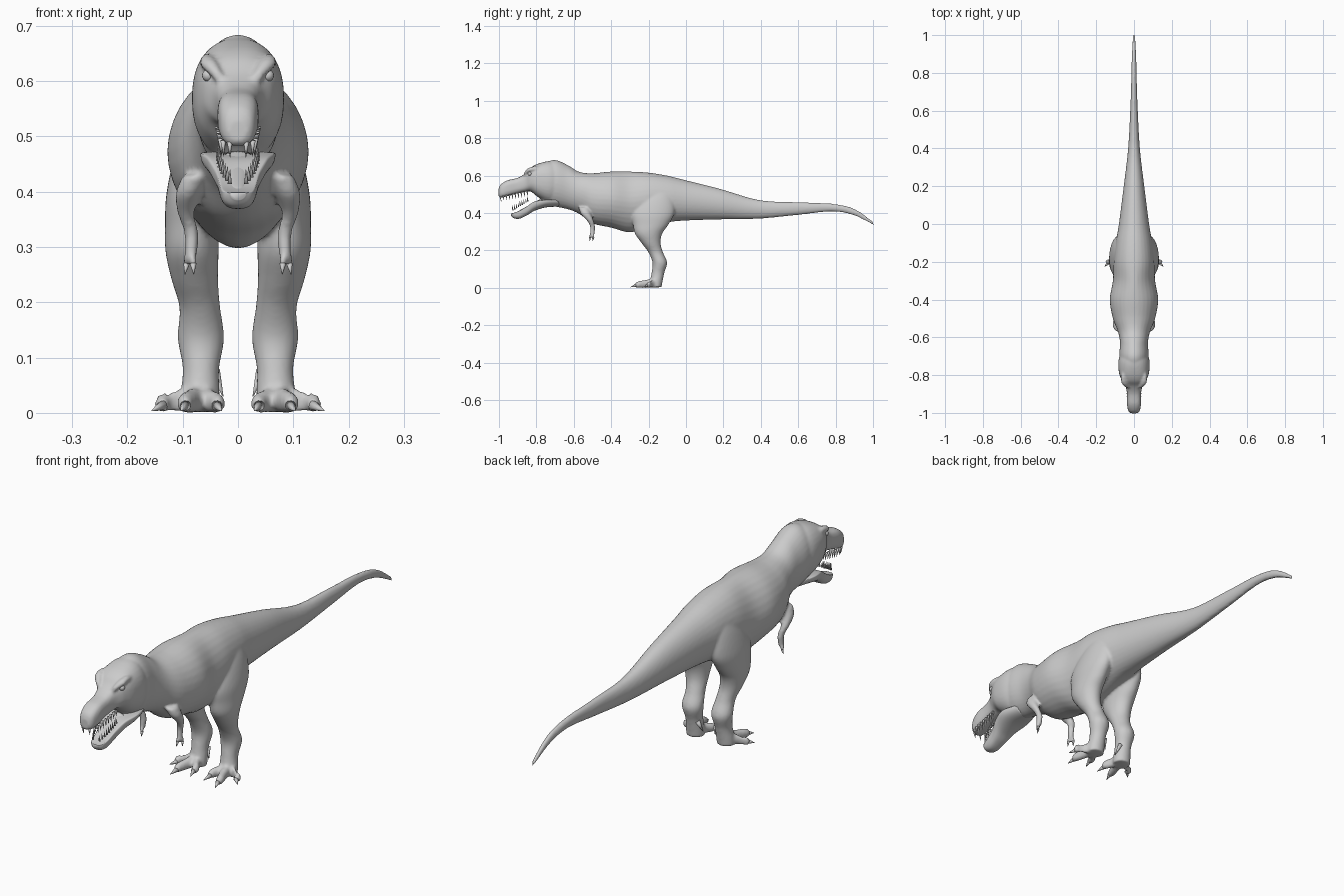
import bpy, bmesh, math
from mathutils import Vector


def catmull(rows, n):
    # smooth interpolation through rows of numbers
    out = []
    for i in range(len(rows) - 1):
        p = [rows[max(0, min(len(rows) - 1, i + k))] for k in (-1, 0, 1, 2)]
        for j in range(n):
            t = j / n
            out.append([b + .5 * t * (c - a + t * (2*a - 5*b + 4*c - d + t * (3*(b - c) + d - a)))
                        for a, b, c, d in zip(*p)])
    return out + [list(rows[-1])]


def loft(bm, rows, axis='Y', side=1, dip=0, seg=32, n=6):
    # rows: x, y, z, half width, half depth, squareness
    rings = []
    for x, y, z, r1, r2, p in catmull(rows, n):
        ring = []
        for k in range(seg):
            a = math.tau * k / seg
            c, s = math.cos(a), math.sin(a)
            u = max(r1, .001) * math.copysign(abs(c) ** (2 / p), c)
            v = max(r2, .001) * math.copysign(abs(s) ** (2 / p), s)
            if s > 0:
                v -= dip * s * r2
            co = (x + u, y, z + v) if axis == 'Y' else (x + u, y + v, z)
            ring.append(bm.verts.new((co[0] * side, co[1], co[2])))
        rings.append(ring)
    for a, b in zip(rings, rings[1:]):
        for k in range(seg):
            bm.faces.new((a[k], a[(k+1) % seg], b[(k+1) % seg], b[k]))
    bm.faces.new(rings[0])
    bm.faces.new(rings[-1])


def span(y, top, bot, hw, p=2):
    return (0, y, (top + bot) / 2, hw, (top - bot) / 2, p)


def spike(bm, base, tip, r):
    base, tip = Vector(base), Vector(tip)
    d = tip - base
    m = d.to_track_quat('Z', 'Y').to_matrix().to_4x4()
    m.translation = (base + tip) / 2
    bmesh.ops.create_cone(bm, cap_ends=True, segments=10, radius1=r, radius2=r * .08,
                          depth=d.length, matrix=m)


def finish(name, bm):
    bmesh.ops.recalc_face_normals(bm, faces=bm.faces)
    me = bpy.data.meshes.new(name)
    bm.to_mesh(me)
    bm.free()
    for f in me.polygons:
        f.use_smooth = True
    ob = bpy.data.objects.new(name, me)
    bpy.context.collection.objects.link(ob)
    return ob


body = bmesh.new()

# trunk, neck and tail
loft(body, [span(*r) for r in (
    (-.80, .63, .50, .045), (-.76, .665, .455, .066), (-.70, .684, .435, .078),
    (-.63, .655, .42, .074), (-.57, .62, .395, .085), (-.50, .613, .345, .112),
    (-.40, .622, .322, .128, 1.9), (-.30, .622, .297, .112, 1.8), (-.20, .616, .325, .108),
    (-.10, .60, .35, .097), (0, .575, .36, .08), (.18, .53, .366, .057),
    (.39, .47, .37, .032), (.60, .458, .39, .02), (.78, .45, .408, .014),
    (.90, .423, .387, .011), (1.002, .353, .335, .006))])

# skull and upper jaw
loft(body, [span(*r) for r in (
    (-.68, .665, .46, .07), (-.73, .678, .455, .083, 2.2), (-.79, .664, .485, .079, 2.5),
    (-.83, .643, .515, .064, 2.6), (-.86, .612, .513, .045, 2.8), (-.90, .588, .505, .037, 3),
    (-.955, .575, .49, .037, 3), (-.99, .553, .482, .03, 2.8), (-1.002, .53, .49, .018, 2.4))])

for s in (1, -1):
    # brow ridges
    loft(body, [(.05, -.76, .63, .012, .012, 2), (.056, -.81, .636, .013, .013, 2),
                (.051, -.845, .628, .014, .011, 2), (.034, -.868, .606, .008, .008, 2)], side=s)
    # hind legs
    loft(body, [(.055, -.14, .56, .02, .04, 2), (.068, -.155, .48, .042, .09, 2),
                (.079, -.175, .40, .05, .113, 2), (.083, -.188, .34, .049, .095, 2),
                (.083, -.20, .29, .048, .073, 2), (.078, -.187, .24, .042, .051, 2),
                (.069, -.162, .19, .037, .039, 2), (.067, -.14, .135, .042, .039, 2),
                (.067, -.15, .08, .033, .034, 2), (.069, -.16, .03, .036, .034, 2),
                (.07, -.163, .004, .036, .033, 2)], 'Z', s)
    # toes
    for tx, ty in ((.038, -.235), (.095, -.265), (.135, -.205)):
        mx, my = (tx + .07) / 2, (ty - .155) / 2
        loft(body, [(.07, -.145, .028, .02, .026, 2), (mx, my, .022, .017, .022, 2),
                    (tx, ty + .012, .018, .015, .018, 2), (tx, ty - .006, .014, .009, .012, 2)],
             side=s, seg=20)
    # arms with two fingers
    loft(body, [(.075, -.545, .43, .025, .03, 2), (.09, -.535, .395, .023, .027, 2),
                (.094, -.512, .36, .015, .018, 2), (.085, -.50, .33, .013, .014, 2),
                (.084, -.50, .30, .012, .013, 2), (.086, -.503, .28, .011, .012, 2)], 'Z', s, seg=20)
    for fx, fy in ((.081, -.512), (.093, -.496)):
        loft(body, [(.085, -.502, .292, .008, .008, 2), (fx, fy, .277, .007, .007, 2),
                    (fx, fy, .265, .006, .006, 2)], 'Z', s, seg=16)

# fuse the lofts into one skin
ob = finish("body", body)
mod = ob.modifiers.new("fuse", 'REMESH')
mod.mode = 'VOXEL'
mod.voxel_size = .006
mod.use_smooth_shade = True
mod = ob.modifiers.new("soften", 'SMOOTH')
mod.factor = .5
mod.iterations = 5

# hollow lower jaw
jaw = bmesh.new()
loft(jaw, [span(*r) for r in (
    (-.68, .50, .435, .05), (-.75, .505, .43, .068, 2.3), (-.81, .50, .412, .055, 2.5),
    (-.85, .472, .388, .04, 2.7), (-.89, .444, .37, .033, 2.7), (-.92, .424, .372, .027, 2.5),
    (-.935, .41, .385, .014, 2))], dip=.9)
finish("lower_jaw", jaw)

# tongue
tongue = bmesh.new()
loft(tongue, [(0, -.78, .462, .028, .012, 2), (0, -.84, .432, .02, .01, 2),
              (0, -.89, .406, .014, .008, 2), (0, -.905, .40, .005, .004, 2)])
finish("tongue", tongue)

# teeth
teeth = bmesh.new()
for s in (1, -1):
    for i in range(10):
        t = i / 9
        x = (.037 - .007 * t) if i < 8 else .027 - .012 * (i - 8)
        y, z = -.85 - .143 * t, .518 - .028 * t
        spike(teeth, (s * x, y, z), (s * x * .95, y + .005, z - .027 - .006 * math.sin(3 * t)), .005)
    for i in range(9):
        t = i / 8
        x, y, z = .036 - .021 * t * t, -.845 - .08 * t, .462 - .048 * t
        spike(teeth, (s * x, y, z), (s * x * .95, y - .004, z + .026), .004)
finish("teeth", teeth)

# claws on toes, heel spur and fingers
claws = bmesh.new()
for s in (1, -1):
    for a, b, r in (((.038, -.235, .014), (.03, -.268, .004), .01),
                    ((.095, -.265, .014), (.103, -.296, .004), .01),
                    ((.135, -.205, .014), (.156, -.226, .004), .01),
                    ((.042, -.135, .075), (.027, -.152, .03), .01),
                    ((.081, -.512, .27), (.08, -.516, .25), .006),
                    ((.093, -.496, .27), (.096, -.50, .25), .006)):
        spike(claws, (s * a[0], a[1], a[2]), (s * b[0], b[1], b[2]), r)
finish("claws", claws)

# eyes
eyes = bmesh.new()
for s in (1, -1):
    res = bmesh.ops.create_uvsphere(eyes, u_segments=16, v_segments=10, radius=.011)
    bmesh.ops.translate(eyes, verts=res["verts"], vec=(s * .054, -.835, .61))
finish("eyes", eyes)
